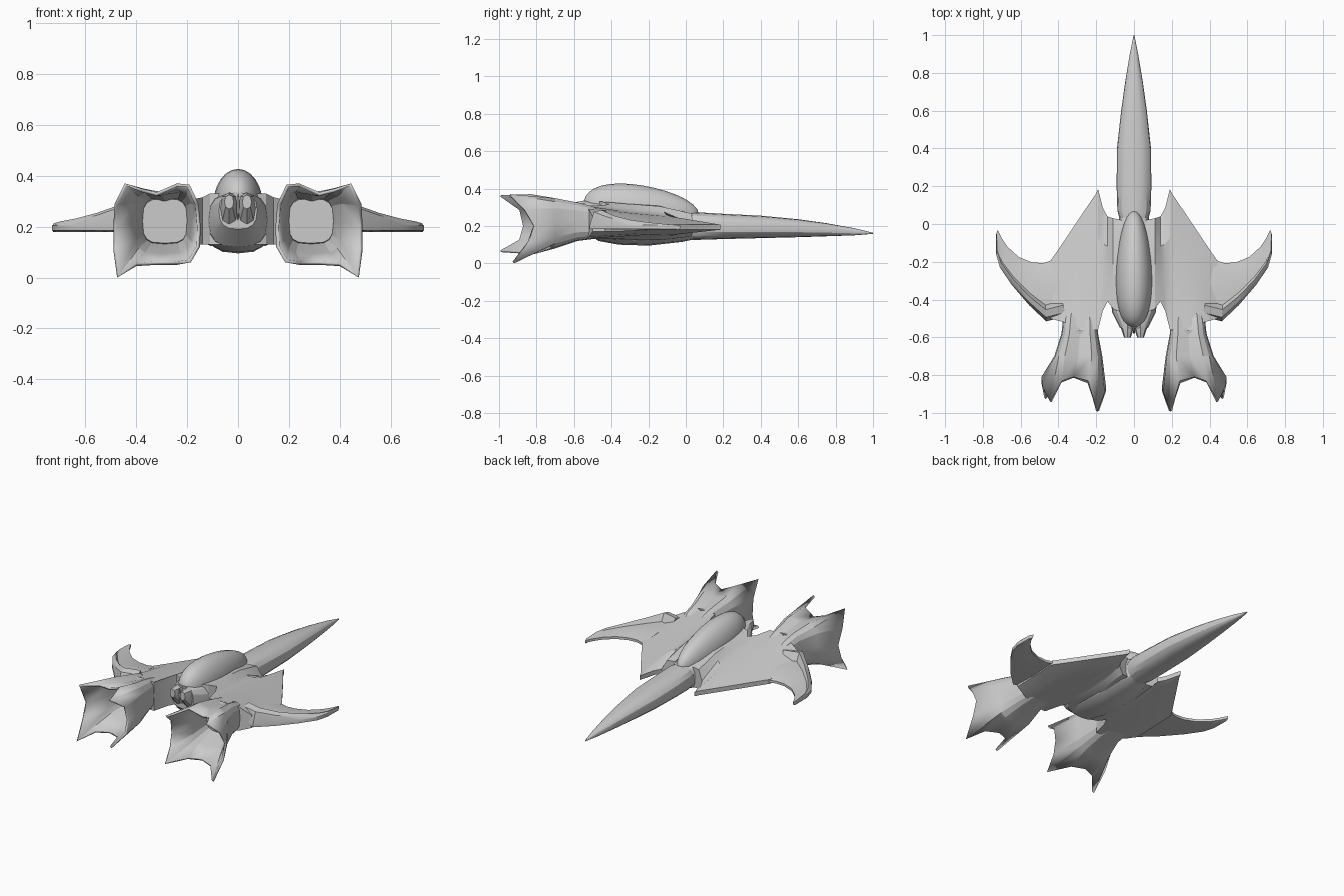
import bpy, bmesh, math

if "Cube" in bpy.data.objects:
    bpy.data.objects.remove(bpy.data.objects["Cube"])

grey = bpy.data.materials.new("hull grey")
grey.diffuse_color = (0.6, 0.6, 0.6, 1)
grey.use_nodes = True
grey.node_tree.nodes["Principled BSDF"].inputs["Base Color"].default_value = grey.diffuse_color


def finish(name, bm, mirror=False, thick=0, angle=25):
    bmesh.ops.remove_doubles(bm, verts=bm.verts, dist=0.0005)
    bmesh.ops.recalc_face_normals(bm, faces=bm.faces)
    me = bpy.data.meshes.new(name)
    bm.to_mesh(me)
    bm.free()
    me.materials.append(grey)
    ob = bpy.data.objects.new(name, me)
    bpy.context.collection.objects.link(ob)
    if thick:
        m = ob.modifiers.new("wall", 'SOLIDIFY')
        m.thickness = thick
        m.offset = -1
    if mirror:
        ob.modifiers.new("mirror", 'MIRROR')
    bpy.ops.object.select_all(action='DESELECT')
    ob.select_set(True)
    bpy.context.view_layer.objects.active = ob
    bpy.ops.object.shade_smooth_by_angle(angle=math.radians(angle))
    return ob


def loft(rings, cap_start=True, cap_end=True):
    bm = bmesh.new()
    vs = [[bm.verts.new(p) for p in r] for r in rings]
    n = len(rings[0])
    for a, b in zip(vs, vs[1:]):
        for i in range(n):
            j = (i + 1) % n
            bm.faces.new((a[i], a[j], b[j], b[i]))
    if cap_start:
        bm.faces.new(vs[0])
    if cap_end:
        bm.faces.new(vs[-1])
    return bm


def superellipse(y, cx, hw, z0, z1, n, power, start=0.0):
    cz, hh = (z0 + z1) / 2, (z1 - z0) / 2
    ring = []
    for i in range(n):
        a = start + 2 * math.pi * i / n
        c, s = math.cos(a), math.sin(a)
        ring.append((cx + hw * math.copysign(abs(c) ** power, c), y,
                     cz + hh * math.copysign(abs(s) ** power, s)))
    return ring


# Needle nose: y, half width, bottom, top
nose = [(1.0, .002, .158, .164), (.9, .022, .150, .188), (.75, .047, .145, .215),
        (.6, .068, .140, .236), (.4, .09, .135, .255), (.2, .092, .130, .265),
        (.07, .088, .126, .273), (.02, .074, .125, .275)]
finish("nose", loft([superellipse(y, 0, w, a, b, 16, .85) for y, w, a, b in nose]))

# Central hull with the stern sloping up underneath
hull = [(.05, .07, .13, .265), (-.02, .10, .115, .29), (-.2, .125, .095, .32),
        (-.36, .128, .10, .33), (-.47, .115, .12, .335), (-.55, .075, .19, .335)]
finish("hull", loft([superellipse(y, 0, w, a, b, 16, .75) for y, w, a, b in hull]))

# Twin tail stubs
stub = [(-.45, .035, .17, .32), (-.55, .034, .21, .335), (-.60, .018, .27, .325)]
finish("tail_stub", loft([superellipse(y, .035, w, a, b, 8, .8) for y, w, a, b in stub]), mirror=True)

# Egg-shaped canopy
bm = bmesh.new()
bmesh.ops.create_uvsphere(bm, u_segments=24, v_segments=16, radius=1)
for v in bm.verts:
    x, y, z = v.co.x, v.co.z, v.co.y
    v.co = (x * .098, -.24 + y * .31 - .06 * (1 - y * y),
            .285 + .14 * z - .025 * y)
finish("canopy", bm, angle=40)

# Main wings: x, front y, rear y, rear top, rear bottom, middle top, middle bottom
wing = [(.06, .02, -.47, .33, .13, .31, .12), (.11, .03, -.45, .33, .13, .305, .125),
        (.14, .04, -.41, .315, .13, .275, .14), (.165, .085, -.46, .31, .13, .26, .148),
        (.19, .185, -.56, .31, .13, .25, .152), (.205, .155, -.56, .31, .13, .25, .153),
        (.29, .03, -.55, .31, .13, .243, .155), (.37, -.09, -.52, .29, .14, .235, .16),
        (.445, -.2, -.5, .25, .17, .22, .175)]
rings = []
for x, f, r, rt, rb, mt, mb in wing:
    y = lambda t: f + (r - f) * t
    root = .06 if x < .12 else 0
    rings.append([(x, f, .207 + root), (x, y(.35), mt), (x, y(.7), (mt + rt) / 2), (x, r, rt),
                  (x, r, rb), (x, y(.7), (mb + rb) / 2), (x, y(.35), mb), (x, f, .180 - root * .6)])
finish("wing", loft(rings), mirror=True)

# Hooked winglets with a raised rear border: front xy, rear xy, ridge height
winglet = [(.43, -.19, .36, -.49, .285), (.48, -.207, .465, -.515, .285),
           (.54, -.203, .555, -.43, .255), (.61, -.175, .645, -.325, .232),
           (.67, -.12, .71, -.23, .22), (.70, -.075, .73, -.16, .213),
           (.722, -.03, .73, -.055, .205)]
rings = []
for fx, fy, rx, ry, h in winglet:
    low = .2 + (h - .2) * .4
    def at(t, z):
        return (fx + (rx - fx) * t, fy + (ry - fy) * t, z)
    rings.append([at(0, .203), at(.35, low), at(.72, low + .004), at(.8, h), at(.93, h - .01),
                  at(1, .205), at(1, .185), at(.5, .18), at(0, .188)])
finish("winglet", loft(rings), mirror=True)

# Flared engine nozzles: spiked rim starting at the inner top corner
rim = [(.19, -.99, .365), (.24, -.83, .37), (.32, -.81, .335), (.38, -.83, .35),
       (.445, -.94, .37), (.485, -.86, .29), (.49, -.81, .2), (.49, -.84, .11),
       (.475, -.92, .0), (.40, -.84, .045), (.32, -.81, .05), (.24, -.84, .05),
       (.185, -.99, .06), (.15, -.89, .12), (.147, -.87, .2), (.155, -.89, .29)]
# y, centre x, half width, bottom, top
throat = [(-.42, .285, .07, .16, .26), (-.5, .285, .09, .13, .31),
          (-.58, .287, .097, .12, .33), (-.7, .295, .127, .08, .355)]
rings = []
for y, cx, w, a, b in throat:
    ring = superellipse(y, cx, w, a, b, 16, .6, math.pi * .75)
    ring.reverse()
    ring = ring[-1:] + ring[:-1]          # inner top corner first, running outward
    x, yy, z = ring[2]
    ring[2] = (x, yy, z - .02)            # groove along the top
    rings.append(ring)
rings.append(rim)
finish("engine_nozzle", loft(rings, True, False), mirror=True, thick=.014, angle=20)

# Engine back wall inside each nozzle
finish("engine_back_wall", loft([superellipse(-.56, .287, .09, .125, .315, 16, .6),
                                 superellipse(-.60, .287, .088, .135, .31, 16, .6)]), mirror=True)

# Slim stern fin
finish("stern_fin", loft([superellipse(-.45, 0, .012, .17, .33, 8, .9),
                          superellipse(-.58, 0, .004, .24, .33, 8, .9)]))
